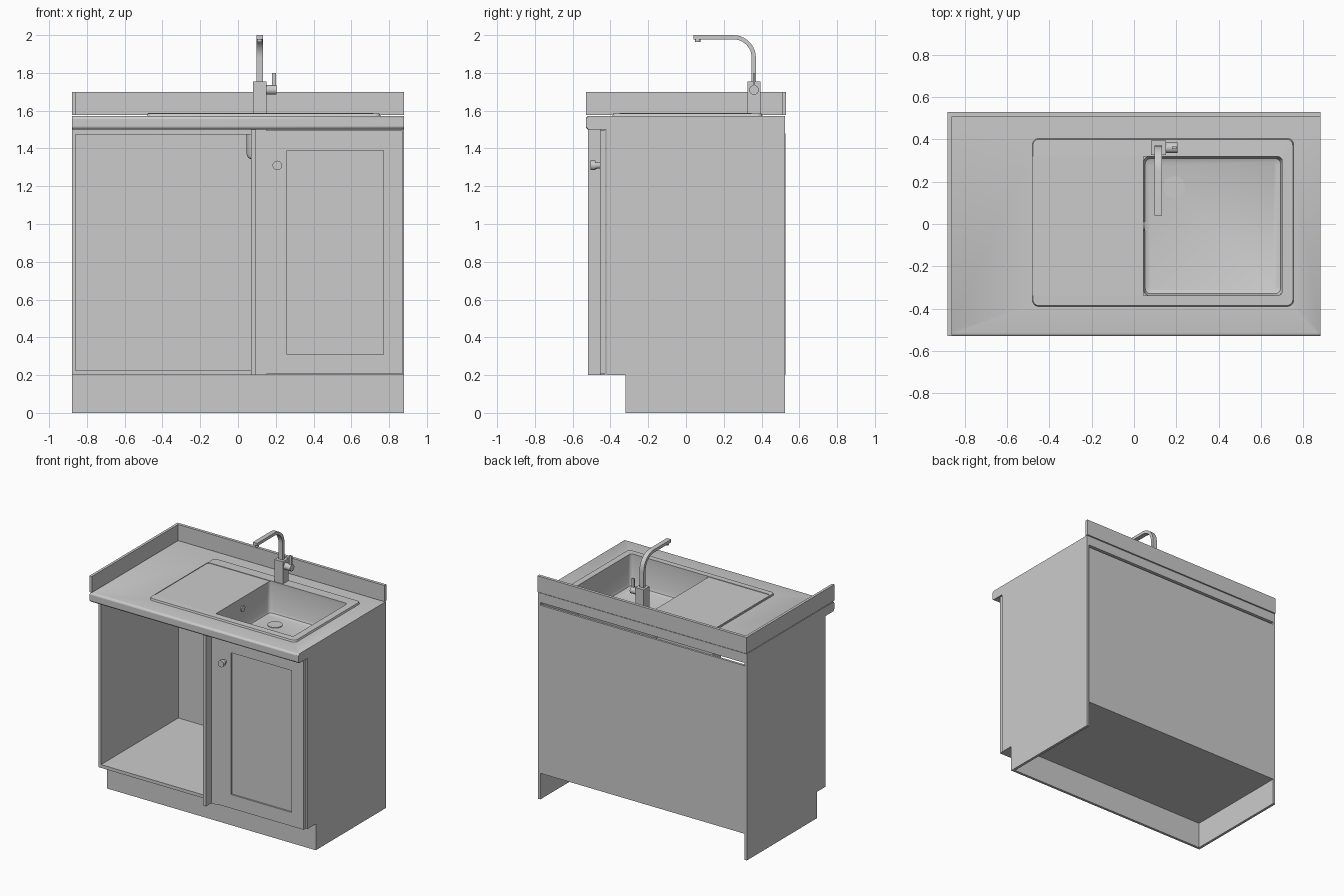
import bpy, bmesh, math
from mathutils import Matrix, Vector

cube = bpy.data.objects.get("Cube")
if cube:
    bpy.data.objects.remove(cube, do_unlink=True)

grey = bpy.data.materials.new("plain grey")
grey.use_nodes = True
GREY = (0.6, 0.6, 0.6, 1)
grey.diffuse_color = GREY
grey.node_tree.nodes["Principled BSDF"].inputs["Base Color"].default_value = GREY


def finish(name, bm, smooth=False):
    bmesh.ops.recalc_face_normals(bm, faces=bm.faces)
    mesh = bpy.data.meshes.new(name)
    bm.to_mesh(mesh)
    bm.free()
    mesh.materials.append(grey)
    obj = bpy.data.objects.new(name, mesh)
    bpy.context.collection.objects.link(obj)
    if smooth:
        bpy.ops.object.select_all(action='DESELECT')
        obj.select_set(True)
        bpy.context.view_layer.objects.active = obj
        bpy.ops.object.shade_smooth_by_angle(angle=math.radians(35))
    return obj


def box(name, x, y, z):
    bm = bmesh.new()
    size = Matrix.Diagonal((x[1] - x[0], y[1] - y[0], z[1] - z[0], 1))
    mid = Matrix.Translation([sum(r) / 2 for r in (x, y, z)])
    bmesh.ops.create_cube(bm, size=1, matrix=mid @ size)
    return finish(name, bm)


def prism(name, points, x, smooth=False):
    """Extrude a (y, z) outline along x."""
    bm = bmesh.new()
    face = bm.faces.new([bm.verts.new((x[0], y, z)) for y, z in points])
    new = bmesh.ops.extrude_face_region(bm, geom=[face])["geom"]
    verts = [v for v in new if isinstance(v, bmesh.types.BMVert)]
    bmesh.ops.translate(bm, verts=verts, vec=(x[1] - x[0], 0, 0))
    return finish(name, bm, smooth)


def rod(name, start, end, r1, r2=None):
    bm = bmesh.new()
    a, b = Vector(start), Vector(end)
    turn = (b - a).to_track_quat('Z', 'Y').to_matrix().to_4x4()
    bmesh.ops.create_cone(bm, cap_ends=True, segments=32, radius1=r1,
                          radius2=r2 or r1, depth=(b - a).length,
                          matrix=Matrix.Translation((a + b) / 2) @ turn)
    return finish(name, bm, True)


def rounded(x, y, z, r, steps=6):
    """Closed rounded rectangle at height z."""
    ring = []
    corners = ((x[1] - r, y[1] - r), (x[0] + r, y[1] - r),
               (x[0] + r, y[0] + r), (x[1] - r, y[0] + r))
    for i, (cx, cy) in enumerate(corners):
        for k in range(steps + 1):
            t = math.pi / 2 * (i + k / steps)
            ring.append((cx + r * math.cos(t), cy + r * math.sin(t), z))
    return ring


def loft(name, rings, cap=False, closed=False):
    bm = bmesh.new()
    loops = [[bm.verts.new(p) for p in ring] for ring in rings]
    pairs = list(zip(loops, loops[1:]))
    if closed:
        pairs.append((loops[-1], loops[0]))
    for a, b in pairs:
        for i in range(len(a)):
            j = (i + 1) % len(a)
            bm.faces.new((a[i], a[j], b[j], b[i]))
    if cap:
        bm.faces.new(loops[-1])
    return finish(name, bm, True)


def rect(x, y, z):
    return [(x[1], y[1], z), (x[0], y[1], z), (x[0], y[0], z), (x[1], y[0], z)]


# Carcass: notched sides, floor, back, rail and plinth
side = [(-0.42, 0.2), (-0.42, 1.5), (0.525, 1.5), (0.525, 0), (-0.32, 0), (-0.32, 0.2)]
prism("right_side_panel", side, (-0.88, -0.86))
prism("left_side_panel", side, (0.86, 0.88))
box("cabinet_floor", (-0.86, 0.86), (-0.42, 0.51), (0.2, 0.225))
box("back_panel", (-0.865, 0.865), (0.51, 0.527), (0.2, 1.48))
box("front_top_rail", (-0.86, 0.86), (-0.42, -0.36), (1.475, 1.5))
box("plinth", (-0.86, 0.86), (-0.32, -0.3), (0, 0.2))

# Corner filler: a fin that sticks out and a flat strip beside the door
box("corner_filler_fin", (0.07, 0.095), (-0.52, -0.425), (0.2, 1.5))
box("corner_filler_strip", (0.095, 0.15), (-0.455, -0.425), (0.2, 1.5))

# Door: frame with recessed panel and a flared knob
door_x, panel_x = (0.152, 0.872), (0.26, 0.77)
door_z, panel_z = (0.205, 1.495), (0.31, 1.39)
door = loft("door_frame", [rect(door_x, door_z, 0.425), rect(door_x, door_z, 0.455),
                           rect(panel_x, panel_z, 0.455), rect(panel_x, panel_z, 0.425)],
            closed=True)
door.data.transform(Matrix.Rotation(math.pi / 2, 4, 'X'))
box("door_panel", panel_x, (-0.443, -0.428), panel_z)
rod("knob_stem", (0.208, -0.455, 1.31), (0.208, -0.485, 1.31), 0.015, 0.02)
rod("knob_head", (0.208, -0.48, 1.31), (0.208, -0.505, 1.31), 0.025)

# Worktop with a cut-out for the sink and a rounded front edge
top_x, top_y = (-0.88, 0.88), (-0.53, 0.525)
hole_x, hole_y = (-0.46, 0.735), (-0.37, 0.385)
worktop = loft("worktop", [rect(top_x, top_y, 1.5), rect(top_x, top_y, 1.572),
                           rect(hole_x, hole_y, 1.572), rect(hole_x, hole_y, 1.5)],
               closed=True)
bm = bmesh.new()
bm.from_mesh(worktop.data)
front = [e for e in bm.edges if all(v.co.y < -0.52 for v in e.verts)
         and abs(e.verts[0].co.x - e.verts[1].co.x) > 1]
bmesh.ops.bevel(bm, geom=front, offset=0.015, segments=4, profile=0.5, affect='EDGES')
bm.to_mesh(worktop.data)
bm.free()
box("back_upstand", (-0.88, 0.88), (0.507, 0.53), (1.577, 1.7))
box("side_upstand", (-0.88, -0.86), (-0.53, 0.507), (1.577, 1.7))

# Sink: raised rim, bowl and a flat drainer
sink_x, sink_y = (-0.48, 0.755), (-0.39, 0.405)
inner_x, inner_y = (-0.475, 0.70), (-0.337, 0.318)
loft("sink_rim", [rounded(sink_x, sink_y, 1.57, 0.03),
                  rounded((-0.478, 0.75), (-0.385, 0.4), 1.585, 0.028),
                  rounded(inner_x, inner_y, 1.587, 0.02),
                  rounded(inner_x, inner_y, 1.57, 0.02)])
box("drainer", (-0.48, 0.045), (-0.338, 0.319), (1.572, 1.583))
bowl = [((0.045, 0.702), (-0.338, 0.319), 1.583, 0.025),
        ((0.045, 0.7), (-0.337, 0.317), 1.37, 0.03),
        ((0.053, 0.692), (-0.329, 0.309), 1.35, 0.025),
        ((0.07, 0.675), (-0.312, 0.292), 1.342, 0.02)]
loft("sink_bowl", [rounded(*ring) for ring in bowl], cap=True)
rod("drain", (0.19, 0.175, 1.342), (0.19, 0.175, 1.347), 0.052)
rod("overflow", (0.045, -0.01, 1.5), (0.053, -0.01, 1.5), 0.022)

# Tap: square body, swept flat spout, nozzle and side lever
box("tap_body", (0.08, 0.15), (0.325, 0.395), (1.572, 1.755))


def spout_edge(r):
    arc = [math.pi / 2 * k / 10 for k in range(11)]
    bend = [(0.25 + r * math.cos(t), 1.88 + r * math.sin(t)) for t in arc]
    return [(0.25 + r, 1.75)] + bend + [(0.04, 1.88 + r)]


prism("tap_spout", spout_edge(0.12) + spout_edge(0.098)[::-1], (0.097, 0.133), True)
rod("tap_nozzle", (0.115, 0.062, 1.98), (0.115, 0.062, 1.963), 0.014)
rod("tap_valve", (0.15, 0.36, 1.71), (0.205, 0.36, 1.71), 0.025)
box("tap_lever", (0.18, 0.202), (0.354, 0.366), (1.71, 1.8))
